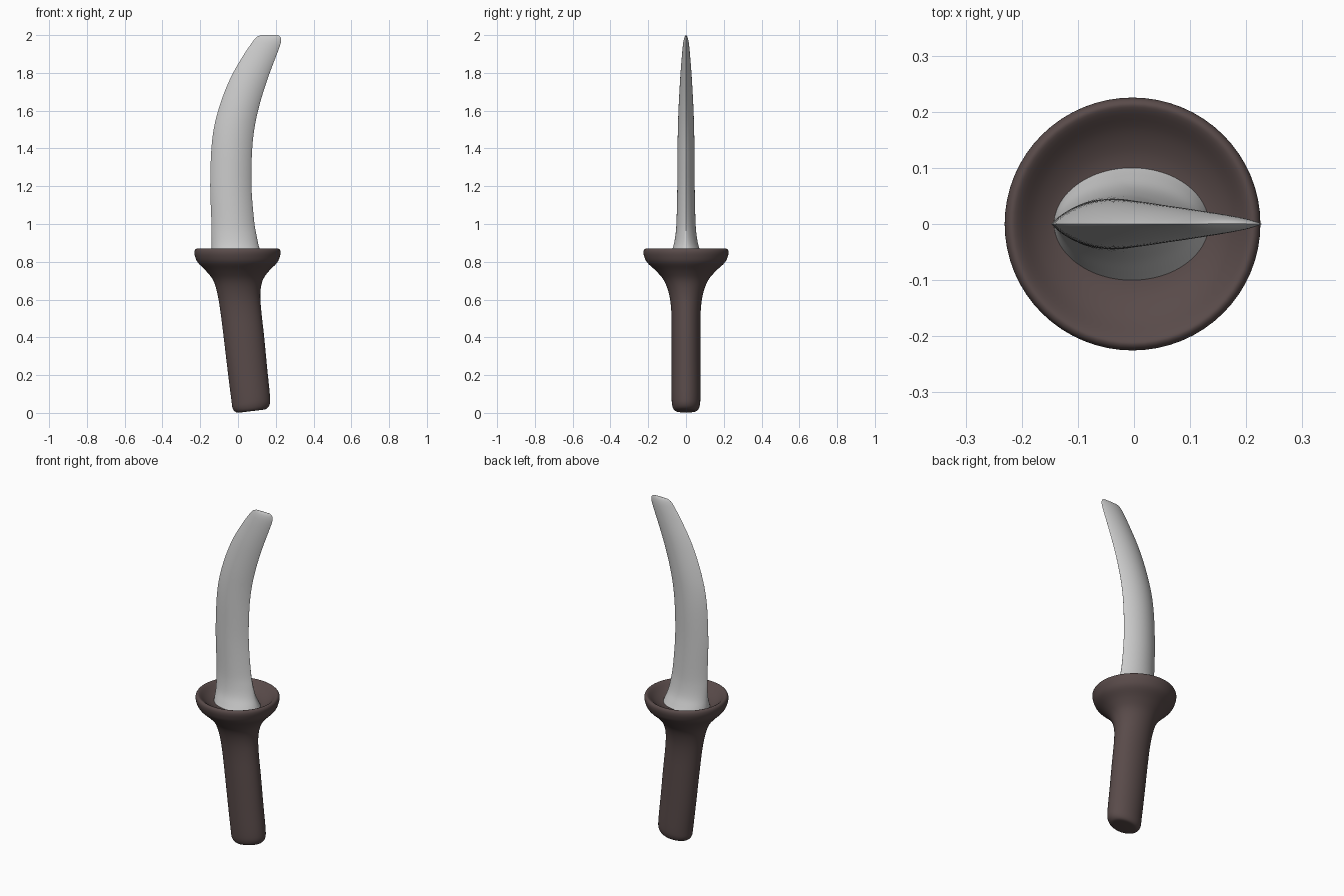
import bpy, bmesh, math

SEG = 64


def catmull(a, b, c, d, t):
    return [0.5 * (2*q + (r-p)*t + (2*p - 5*q + 4*r - s)*t*t + (3*q - p - 3*r + s)*t**3)
            for p, q, r, s in zip(a, b, c, d)]


def loft(name, sections, steps, color=None):
    """Sections: left x, right x, z, half depth, tilt of the ring, edge sharpness."""
    rows = []
    n = len(sections)
    for i in range(n - 1):
        a, b = sections[max(i-1, 0)], sections[i]
        c, d = sections[i+1], sections[min(i+2, n-1)]
        rows += [catmull(a, b, c, d, s / steps) for s in range(steps)]
    rows.append(sections[-1])

    bm = bmesh.new()
    rings = []
    for x0, x1, z, ry, tilt, sharp in rows:
        cx, rx, ring = (x0 + x1) / 2, (x1 - x0) / 2, []
        for j in range(SEG):
            a = math.tau * j / SEG
            s = math.sin(a)
            y = ry * s * (abs(s) ** max(sharp, 0) if abs(s) > 1e-6 else 0)
            dx = rx * math.cos(a)
            ring.append(bm.verts.new((cx + dx, y, z + tilt * dx)))
        rings.append(ring)
    for r, q in zip(rings, rings[1:]):
        for j in range(SEG):
            k = (j + 1) % SEG
            bm.faces.new((r[j], r[k], q[k], q[j]))
    bm.faces.new(rings[0][::-1])
    bm.faces.new(rings[-1])
    bmesh.ops.recalc_face_normals(bm, faces=bm.faces)
    me = bpy.data.meshes.new(name)
    bm.to_mesh(me)
    bm.free()
    ob = bpy.data.objects.new(name, me)
    bpy.context.collection.objects.link(ob)
    if color:
        mat = bpy.data.materials.new(name + "_colour")
        mat.diffuse_color = color
        me.materials.append(mat)
    bpy.ops.object.select_all(action='DESELECT')
    ob.select_set(True)
    bpy.context.view_layer.objects.active = ob
    bpy.ops.object.shade_smooth_by_angle(angle=math.radians(40))
    return ob


# Grip flaring into a round dished guard
loft("handle_and_guard", [
    (0.01, 0.13, 0.009, 0.040, 0.12, 0),
    (-0.01, 0.152, 0.013, 0.060, 0.12, 0),
    (-0.028, 0.168, 0.035, 0.072, 0.12, 0),
    (-0.035, 0.169, 0.08, 0.076, 0.12, 0),
    (-0.053, 0.155, 0.22, 0.076, 0.10, 0),
    (-0.075, 0.138, 0.40, 0.076, 0.06, 0),
    (-0.093, 0.123, 0.54, 0.078, 0.03, 0),
    (-0.109, 0.118, 0.63, 0.090, 0, 0),
    (-0.130, 0.130, 0.70, 0.116, 0, 0),
    (-0.168, 0.163, 0.75, 0.157, 0, 0),
    (-0.212, 0.207, 0.795, 0.205, 0, 0),
    (-0.228, 0.222, 0.83, 0.222, 0, 0),
    (-0.230, 0.225, 0.855, 0.225, 0, 0),
    (-0.222, 0.217, 0.868, 0.217, 0, 0),
    (-0.208, 0.203, 0.865, 0.203, 0, 0),
    (-0.175, 0.170, 0.835, 0.165, 0, 0),
    (-0.135, 0.130, 0.815, 0.120, 0, 0),
    (-0.080, 0.075, 0.810, 0.070, 0, 0),
], 4, (0.10, 0.07, 0.068, 1))

# Curved blade: oval collar blending to a lens section, blunt tip
loft("blade", [
    (-0.143, 0.137, 0.805, 0.104, 0, 0),
    (-0.142, 0.127, 0.835, 0.088, 0, 0.05),
    (-0.140, 0.111, 0.88, 0.068, 0, 0.2),
    (-0.140, 0.098, 0.94, 0.056, 0, 0.4),
    (-0.141, 0.085, 1.02, 0.050, 0, 0.6),
    (-0.147, 0.071, 1.20, 0.046, 0, 0.7),
    (-0.142, 0.074, 1.38, 0.045, 0, 0.7),
    (-0.129, 0.086, 1.50, 0.043, 0, 0.7),
    (-0.105, 0.106, 1.60, 0.040, 0, 0.7),
    (-0.071, 0.134, 1.70, 0.035, 0, 0.7),
    (-0.026, 0.168, 1.80, 0.029, 0, 0.7),
    (0.033, 0.206, 1.90, 0.021, 0, 0.7),
    (0.067, 0.224, 1.95, 0.016, 0, 0.7),
    (0.085, 0.228, 1.975, 0.012, 0, 0.7),
    (0.101, 0.224, 1.991, 0.007, 0, 0.7),
    (0.122, 0.210, 2.0, 0.001, 0, 0.7),
], 4)
